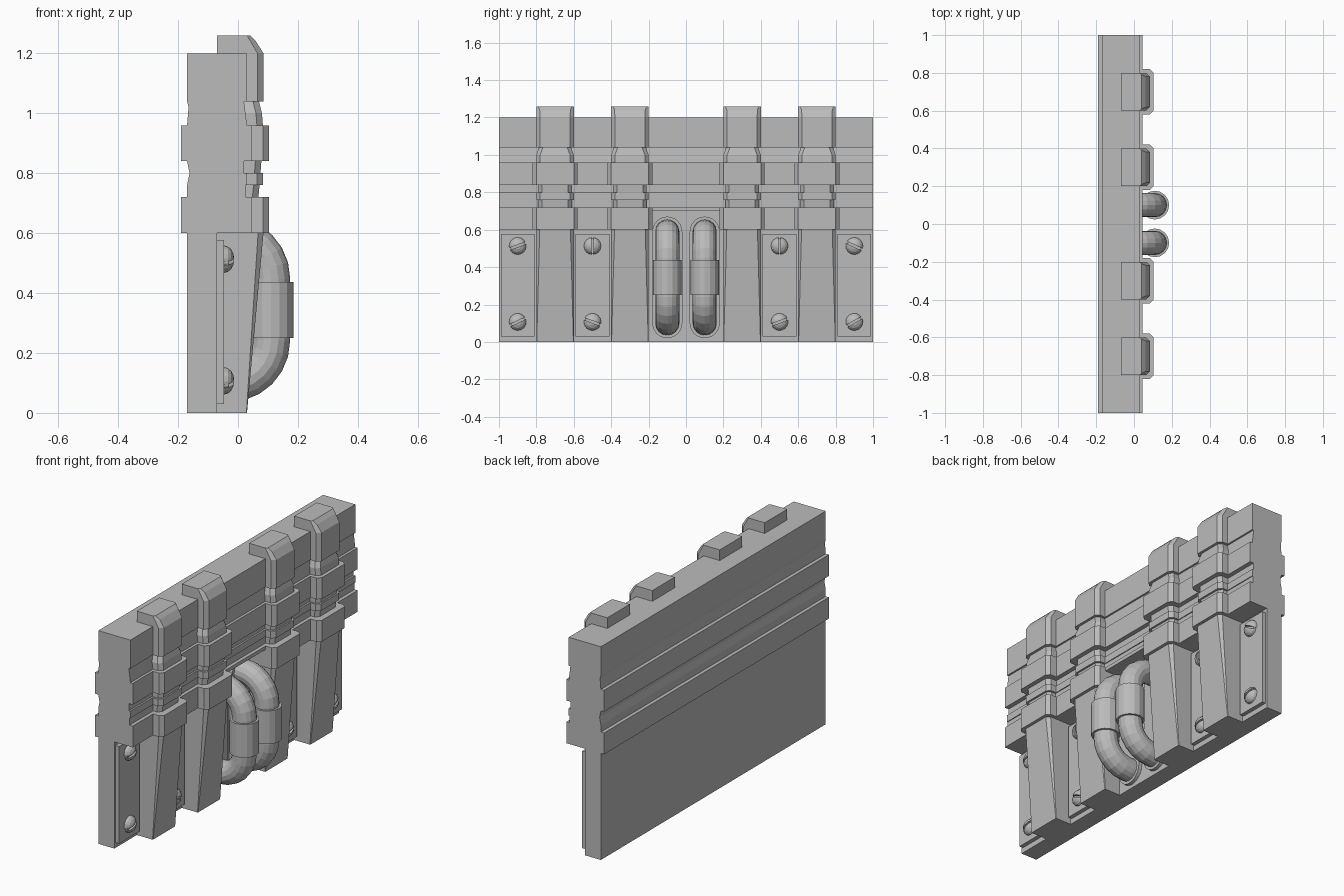
import bpy, bmesh
from math import sin, cos, pi, radians
from mathutils import Vector, Matrix

cube = bpy.data.objects.get("Cube")
if cube:
    bpy.data.objects.remove(cube, do_unlink=True)

grey = bpy.data.materials.new("plain grey")
grey.use_nodes = True
colour = (0.5, 0.5, 0.5, 1)
grey.diffuse_color = colour
grey.node_tree.nodes["Principled BSDF"].inputs["Base Color"].default_value = colour


def finish(name, bm):
    bmesh.ops.recalc_face_normals(bm, faces=bm.faces)
    mesh = bpy.data.meshes.new(name)
    bm.to_mesh(mesh)
    bm.free()
    mesh.materials.append(grey)
    obj = bpy.data.objects.new(name, mesh)
    bpy.context.collection.objects.link(obj)
    return obj


def loft(name, rings):
    """Skin a row of matching closed rings and cap both ends."""
    bm = bmesh.new()
    loops = [[bm.verts.new(p) for p in ring] for ring in rings]
    n = len(loops[0])
    for a, b in zip(loops, loops[1:]):
        for i in range(n):
            j = (i + 1) % n
            bm.faces.new((a[i], a[j], b[j], b[i]))
    bm.faces.new(loops[0])
    bm.faces.new(loops[-1])
    return finish(name, bm)


def box(name, x0, x1, y0, y1, z0, z1):
    return loft(name, [[(x0, y0, z), (x1, y0, z), (x1, y1, z), (x0, y1, z)]
                       for z in (z0, z1)])


# Wall body: one moulded profile swept along y
BACK = -0.07
profile = [(-0.17, 0), (BACK, 0), (BACK, 0.7), (0.045, 0.7), (0.045, 0.72),
           (0.025, 0.72), (0.025, 0.76), (0.03, 0.76), (0.03, 0.8), (0.02, 0.8),
           (0.02, 0.84), (0.045, 0.84), (0.045, 0.96), (0.03, 0.96),
           (0.02, 1.04), (0.03, 1.04), (0.03, 1.2), (-0.17, 1.2),
           (-0.17, 1.04), (-0.165, 1.02), (-0.17, 0.96), (-0.19, 0.96),
           (-0.19, 0.84), (-0.17, 0.84), (-0.162, 0.8), (-0.17, 0.76),
           (-0.17, 0.72), (-0.19, 0.72), (-0.19, 0.6), (-0.17, 0.6)]
loft("wall_body", [[(x, y, z) for x, z in profile] for y in (-1, 1)])

# Lower ledge, open in the middle above the handles
for side, y0, y1 in (("right", -1, -0.185), ("left", 0.185, 1)):
    box("ledge_" + side, BACK, 0.045, y0, y1, 0.6, 0.7)

# Pillars: chamfered sections as (height, front x, half width, chamfer)
sections = [(0, 0.03, 0.1, 0.002), (0.6, 0.085, 0.1, 0.018),
            (0.6, 0.103, 0.12, 0.02), (0.72, 0.103, 0.12, 0.02),
            (0.72, 0.068, 0.09, 0.02), (0.76, 0.072, 0.09, 0.02),
            (0.76, 0.083, 0.1, 0.02), (0.8, 0.083, 0.1, 0.02),
            (0.8, 0.075, 0.09, 0.02), (0.84, 0.078, 0.09, 0.02),
            (0.84, 0.103, 0.12, 0.02), (0.96, 0.103, 0.12, 0.02),
            (0.96, 0.083, 0.1, 0.02), (1.0, 0.08, 0.1, 0.02),
            (1.04, 0.07, 0.085, 0.02), (1.04, 0.085, 0.1, 0.02),
            (1.2, 0.085, 0.1, 0.02), (1.24, 0.06, 0.1, 0.018),
            (1.26, 0.04, 0.1, 0.01)]
for n, yc in enumerate((-0.7, -0.3, 0.3, 0.7), 1):
    loft(f"pillar_{n}", [[(BACK, yc - w, z), (x - c, yc - w, z), (x, yc - w + c, z),
                          (x, yc + w - c, z), (x - c, yc + w, z), (BACK, yc + w, z)]
                         for z, x, w, c in sections])


# Slotted dome screws: two half domes on a low disc
def screw(name, y, z, angle):
    bm = bmesh.new()
    place = Matrix.Translation((-0.047, y, z)) @ Matrix.Rotation(radians(angle), 4, "X")
    for s in (-1, 1):
        half = bmesh.new()
        bmesh.ops.create_uvsphere(half, u_segments=16, v_segments=8, radius=0.046)
        half.transform(Matrix.Rotation(pi / 2, 4, "Y"))
        half.transform(Matrix.Diagonal((0.75, 1, 1, 1)))
        for co, no in (((0, 0, s * 0.006), (0, 0, s)), ((-0.004, 0, 0), (1, 0, 0))):
            bmesh.ops.bisect_plane(half, geom=half.verts[:] + half.edges[:] + half.faces[:],
                                   plane_co=co, plane_no=no, clear_inner=True)
            bmesh.ops.holes_fill(half, edges=[e for e in half.edges if e.is_boundary])
        half.transform(place)
        temp = bpy.data.meshes.new("temp")
        half.to_mesh(temp)
        half.free()
        bm.from_mesh(temp)
        bpy.data.meshes.remove(temp)
    bmesh.ops.create_cone(bm, cap_ends=True, segments=16, radius1=0.04, radius2=0.04,
                          depth=0.03, matrix=place @ Matrix.Rotation(pi / 2, 4, "Y"))
    finish(name, bm)


# Side plates with a screw at top and bottom
for n, (yc, top, low) in enumerate(((-0.9, 20, 25), (-0.5, 90, -20),
                                    (0.5, 90, 20), (0.9, -25, 30)), 1):
    box(f"plate_{n}", BACK - 0.01, -0.047, yc - 0.09, yc + 0.09, 0.03, 0.577)
    screw(f"screw_top_{n}", yc, 0.513, top)
    screw(f"screw_bottom_{n}", yc, 0.107, low)


# Handles: bent round tube, grip sleeve and rounded backing plate
def circle(centre, radius, out, count=16):
    across = Vector((0, 1, 0))
    return [Vector(centre) + radius * (cos(2 * pi * i / count) * out
                                       + sin(2 * pi * i / count) * across)
            for i in range(count)]


bend, low, high, start = 0.141, 0.241, 0.449, -0.031
for side, yc in (("right", -0.1), ("left", 0.1)):
    up = Vector((0, 0, 1))
    rings = [circle((BACK - 0.01, yc, high + bend), 0.064, up)]
    for centre_z, first in ((high, 90), (low, 0)):
        for k in range(7):
            a = radians(first - 15 * k)
            out = Vector((cos(a), 0, sin(a)))
            rings.append(circle(Vector((start, yc, centre_z)) + bend * out, 0.064, out))
    rings.append(circle((BACK - 0.01, yc, low - bend), 0.064, -up))
    loft("handle_" + side, rings)

    loft("grip_" + side, [circle((start + bend, yc, z), 0.076, Vector((1, 0, 0)))
                          for z in (0.25, 0.437)])

    outline = []
    for centre_z, first in ((high + bend, 0), (low - bend, 180)):
        for k in range(13):
            a = radians(first + 15 * k)
            outline.append((yc + 0.08 * cos(a), centre_z + 0.08 * sin(a)))
    loft("backing_" + side, [[(x, y, z) for y, z in outline]
                             for x in (BACK - 0.01, BACK + 0.02)])
